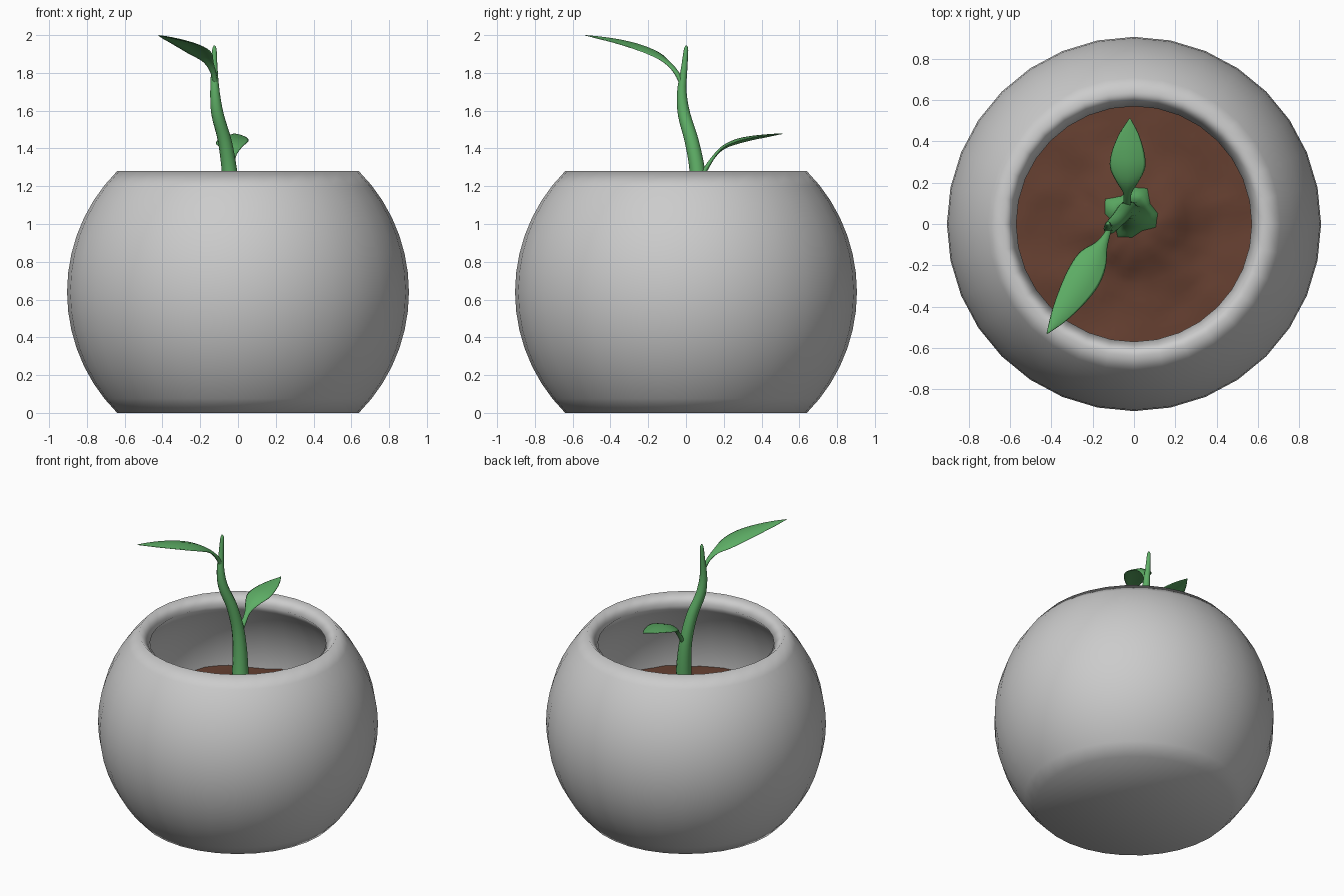
import bpy, bmesh, math
from mathutils import Vector, noise

if "Cube" in bpy.data.objects:
    bpy.data.objects.remove(bpy.data.objects["Cube"])


def material(name, rgb):
    m = bpy.data.materials.new(name)
    m.diffuse_color = (*rgb, 1)
    m.use_nodes = True
    m.node_tree.nodes["Principled BSDF"].inputs["Base Color"].default_value = m.diffuse_color
    return m


def finish(name, bm, mat=None):
    bmesh.ops.remove_doubles(bm, verts=bm.verts, dist=1e-5)
    bmesh.ops.recalc_face_normals(bm, faces=bm.faces)
    me = bpy.data.meshes.new(name)
    bm.to_mesh(me)
    bm.free()
    for p in me.polygons:
        p.use_smooth = True
    ob = bpy.data.objects.new(name, me)
    bpy.context.collection.objects.link(ob)
    if mat:
        me.materials.append(mat)
    return ob


def lathe(profile, steps):
    bm = bmesh.new()
    vs = [bm.verts.new((r, 0, z)) for r, z in profile]
    es = [bm.edges.new(p) for p in zip(vs, vs[1:])]
    bmesh.ops.spin(bm, geom=vs + es, cent=(0, 0, 0), axis=(0, 0, 1),
                   angle=math.tau, steps=steps)
    return bm


def smooth_path(keys, sub):
    # Catmull-Rom through keys of any dimension
    k = [keys[0]] + keys + [keys[-1]]
    out = []
    for i in range(1, len(k) - 2):
        for s in range(sub):
            t = s / sub
            out.append([0.5 * (2 * b + (c - a) * t + (2 * a - 5 * b + 4 * c - d) * t * t
                               + (3 * b - a - 3 * c + d) * t ** 3)
                        for a, b, c, d in zip(*k[i - 1:i + 3])])
    return out + [list(keys[-1])]


def loft(name, keys, side, mat, sub=4, n=12):
    # keys: x, y, z, half width, half thickness, upward fold, root lobes
    pts = smooth_path(keys, sub)
    side = Vector(side).normalized()
    bm = bmesh.new()
    rings = []
    for i, (x, y, z, w, t, fold, lobe) in enumerate(pts):
        a, b = pts[max(i - 1, 0)], pts[min(i + 1, len(pts) - 1)]
        tangent = Vector(b[:3]) - Vector(a[:3])
        up = side.cross(tangent).normalized()
        ring = []
        for j in range(n):
            th = math.tau * j / n
            k = 1 + lobe * math.cos(4 * th - math.radians(80))
            c, s = math.cos(th), math.sin(th)
            ring.append(bm.verts.new(Vector((x, y, z)) + side * (w * k * c)
                                     + up * (t * k * s + fold * abs(c))))
        rings.append(ring)
    for r0, r1 in zip(rings, rings[1:]):
        for j in range(n):
            bm.faces.new((r0[j], r0[(j + 1) % n], r1[(j + 1) % n], r1[j]))
    bm.faces.new(rings[0])
    bm.faces.new(rings[-1])
    return finish(name, bm, mat)


green = material("leaf_green", (0.11, 0.42, 0.13))
brown = material("soil_brown", (0.13, 0.05, 0.03))

# Pot: truncated sphere shell, 32 sides
R, RI, CZ = 0.905, 0.805, 0.64
angles = [math.radians(-45 + 90 * i / 14) for i in range(15)]
outer = [(R * math.cos(a), CZ + R * math.sin(a)) for a in angles]
inner = [(RI * math.cos(a), CZ + RI * math.sin(a)) for a in reversed(angles)]
finish("pot", lathe([(0, 0)] + outer + inner + [(0, inner[-1][1])], 32))

# Soil: bumpy disc with a mound around the stem
bm = lathe([(0.8 * i / 22, 0.67) for i in range(23)], 64)
for v in bm.verts:
    x, y = v.co.x, v.co.y
    d = math.hypot(x - 0.0, y - 0.03)
    v.co.z += 0.07 * math.exp(-(d / 0.26) ** 4)
    v.co.z += 0.022 * noise.noise(Vector((x * 5, y * 5, 1.7)))
    v.co.z += 0.007 * noise.noise(Vector((x * 14, y * 14, 4.2)))
soil = finish("soil", bm, brown)

# Stem: flared, lobed foot tapering to a rounded tip
loft("stem", [
    (-0.01, 0.05, 0.68, 0.15, 0.14, 0, 0.22),
    (-0.01, 0.05, 0.75, 0.115, 0.11, 0, 0.18),
    (-0.01, 0.05, 0.82, 0.075, 0.075, 0, 0.06),
    (-0.02, 0.055, 0.95, 0.056, 0.056, 0, 0),
    (-0.03, 0.065, 1.12, 0.047, 0.047, 0, 0),
    (-0.045, 0.06, 1.28, 0.041, 0.041, 0, 0),
    (-0.07, 0.03, 1.44, 0.037, 0.037, 0, 0),
    (-0.108, -0.01, 1.58, 0.033, 0.033, 0, 0),
    (-0.122, -0.022, 1.70, 0.025, 0.025, 0, 0),
    (-0.125, -0.01, 1.82, 0.017, 0.017, 0, 0),
    (-0.125, 0.0, 1.92, 0.012, 0.012, 0, 0),
    (-0.125, 0.001, 1.944, 0.004, 0.004, 0, 0)],
    (1, 0, 0), green)

# Upper leaf with its stalk
loft("upper_leaf", [
    (-0.118, -0.015, 1.73, 0.014, 0.014, 0, 0),
    (-0.13, -0.05, 1.80, 0.016, 0.012, 0, 0),
    (-0.155, -0.10, 1.862, 0.032, 0.008, 0.006, 0),
    (-0.195, -0.165, 1.913, 0.072, 0.006, 0.014, 0),
    (-0.24, -0.25, 1.948, 0.084, 0.005, 0.016, 0),
    (-0.30, -0.35, 1.972, 0.07, 0.005, 0.012, 0),
    (-0.365, -0.45, 1.988, 0.04, 0.004, 0.006, 0),
    (-0.42, -0.53, 1.998, 0.003, 0.002, 0, 0)],
    (0.85, -0.5, 0), green)

# Lower leaf with its stalk
loft("lower_leaf", [
    (-0.035, 0.075, 1.24, 0.016, 0.014, 0, 0),
    (-0.033, 0.11, 1.30, 0.018, 0.012, 0, 0),
    (-0.032, 0.15, 1.36, 0.022, 0.008, 0.003, 0),
    (-0.032, 0.20, 1.412, 0.055, 0.006, 0.01, 0),
    (-0.032, 0.27, 1.446, 0.086, 0.005, 0.016, 0),
    (-0.03, 0.35, 1.462, 0.078, 0.005, 0.012, 0),
    (-0.025, 0.44, 1.472, 0.045, 0.004, 0.006, 0),
    (-0.02, 0.51, 1.478, 0.003, 0.002, 0, 0)],
    (-1, 0, -0.08), green)
